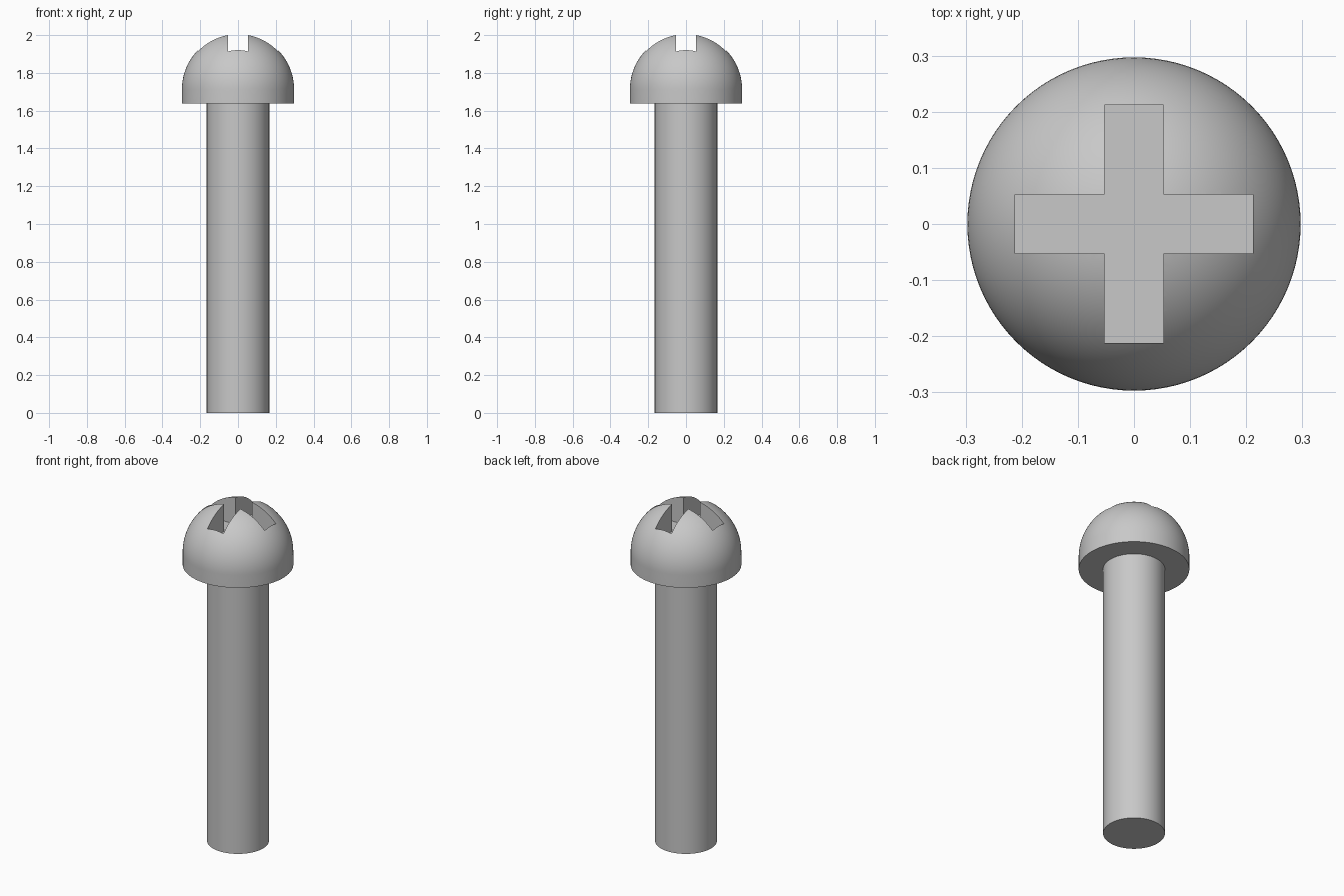
import bpy, bmesh, math
from mathutils import Vector

if "Cube" in bpy.data.objects:
    bpy.data.objects.remove(bpy.data.objects["Cube"], do_unlink=True)

SHAFT_R, HEAD_R = 0.166, 0.297
HEAD_BASE, DOME_Z = 1.637, 1.7126
SLOT_LEN, SLOT_W, SLOT_FLOOR = 0.424, 0.106, 1.84

steel = bpy.data.materials.new("light_grey_metal")
steel.use_nodes = True
grey = (0.578, 0.578, 0.578, 1)
steel.diffuse_color = grey
steel.node_tree.nodes["Principled BSDF"].inputs["Base Color"].default_value = grey


def lathe(name, profile, segments=96):
    """Spin a radius/height profile round the z axis."""
    bm = bmesh.new()
    verts = [bm.verts.new((r, 0, z)) for r, z in profile]
    edges = [bm.edges.new(pair) for pair in zip(verts, verts[1:])]
    bmesh.ops.spin(bm, geom=verts + edges, cent=(0, 0, 0), axis=(0, 0, 1),
                   angle=math.tau, steps=segments, use_duplicate=False)
    bmesh.ops.remove_doubles(bm, verts=bm.verts, dist=1e-5)
    bmesh.ops.recalc_face_normals(bm, faces=bm.faces)
    mesh = bpy.data.meshes.new(name)
    bm.to_mesh(mesh)
    bm.free()
    obj = bpy.data.objects.new(name, mesh)
    bpy.context.collection.objects.link(obj)
    mesh.materials.append(steel)
    return obj


def activate(obj):
    bpy.ops.object.select_all(action='DESELECT')
    obj.select_set(True)
    bpy.context.view_layer.objects.active = obj


def cut_slot(target, size_x, size_y):
    """Cut one straight slot down into the dome."""
    height = 0.4
    bpy.ops.mesh.primitive_cube_add(size=1, location=(0, 0, SLOT_FLOOR + height / 2))
    cutter = bpy.context.object
    cutter.name = "slot_cutter"
    cutter.scale = (size_x, size_y, height)
    cutter.hide_render = True
    bpy.context.view_layer.update()
    activate(target)
    mod = target.modifiers.new("slot", 'BOOLEAN')
    mod.operation, mod.solver, mod.object = 'DIFFERENCE', 'EXACT', cutter
    bpy.ops.object.modifier_apply(modifier=mod.name)
    bpy.data.objects.remove(cutter, do_unlink=True)


# Plain round shaft
shaft = lathe("shaft", [(0, 0), (SHAFT_R, 0), (SHAFT_R, HEAD_BASE), (0, HEAD_BASE)])

# Domed head with a short straight rim
steps = 32
dome = [(HEAD_R * math.cos(a), DOME_Z + HEAD_R * math.sin(a))
        for a in (math.pi / 2 * i / steps for i in range(steps + 1))]
head = lathe("domed_head", [(0, HEAD_BASE), (HEAD_R, HEAD_BASE)] + dome)

# Cross-shaped driver recess
cut_slot(head, SLOT_LEN, SLOT_W)
cut_slot(head, SLOT_W, SLOT_LEN)

for part in (shaft, head):
    activate(part)
    bpy.ops.object.shade_smooth_by_angle(angle=math.radians(30))
